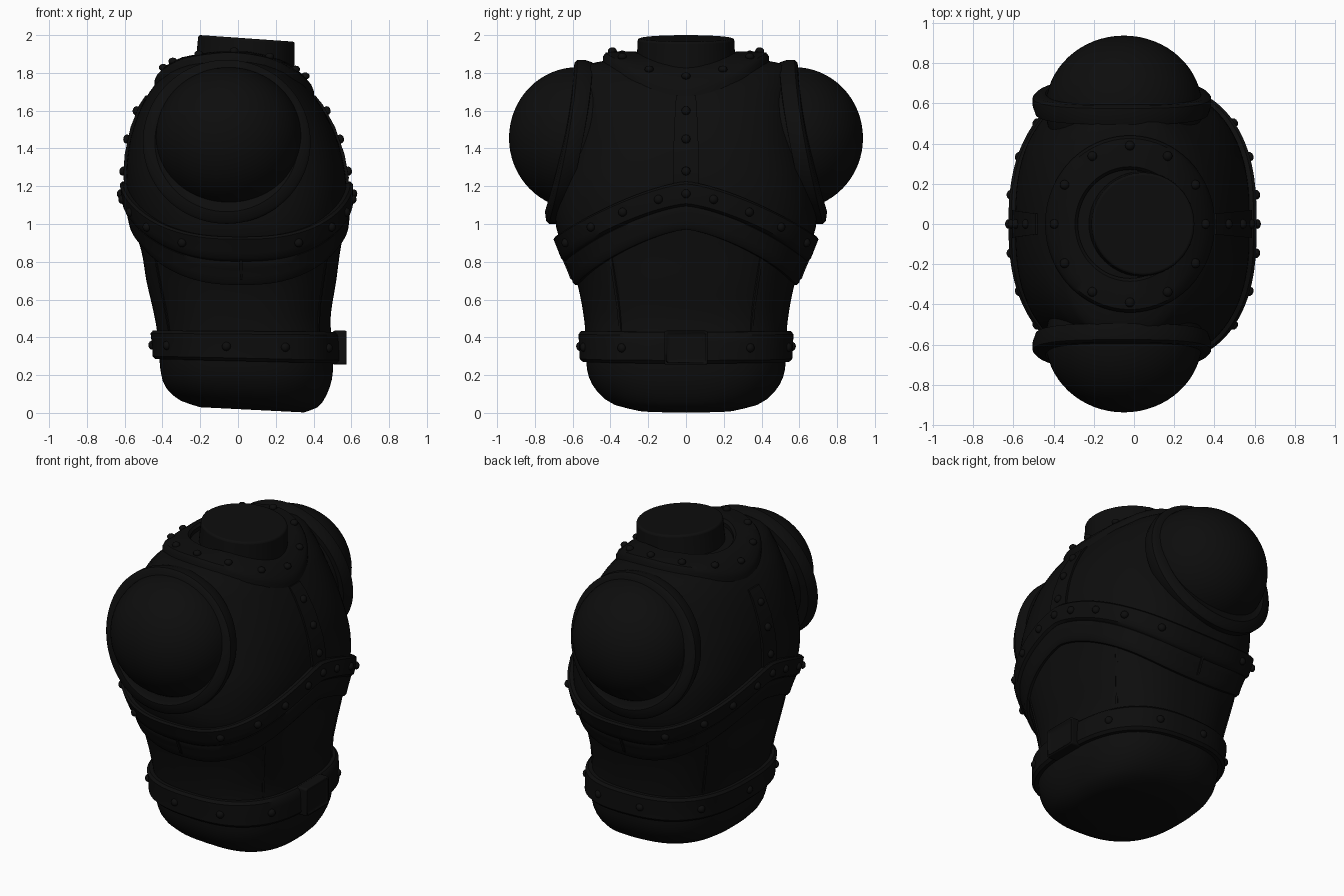
import bpy, bmesh
from math import sin, cos, pi, atan2, radians
from mathutils import Vector, Matrix
from mathutils.bvhtree import BVHTree

if "Cube" in bpy.data.objects:
    bpy.data.objects.remove(bpy.data.objects["Cube"])

black = bpy.data.materials.new("matte black")
black.use_nodes = True
SHADE = (0.004, 0.004, 0.004, 1)
black.diffuse_color = SHADE
black.node_tree.nodes["Principled BSDF"].inputs["Base Color"].default_value = SHADE


def finish(name, bm, angle=40, bevel=0):
    """Turn a bmesh into a smooth-shaded object."""
    bmesh.ops.recalc_face_normals(bm, faces=bm.faces)
    mesh = bpy.data.meshes.new(name)
    bm.to_mesh(mesh)
    bm.free()
    mesh.materials.append(black)
    obj = bpy.data.objects.new(name, mesh)
    bpy.context.collection.objects.link(obj)
    if bevel:
        mod = obj.modifiers.new("bevel", "BEVEL")
        mod.width, mod.segments = bevel, 3
    bpy.ops.object.select_all(action="DESELECT")
    obj.select_set(True)
    bpy.context.view_layer.objects.active = obj
    bpy.ops.object.shade_smooth_by_angle(angle=radians(angle))
    return obj


def loft(rings, closed):
    """Skin rings of points; closed joins the last ring to the first."""
    bm = bmesh.new()
    rows = [[bm.verts.new(p) for p in ring] for ring in rings]
    n = len(rows[0])
    for i in range(len(rows) if closed else len(rows) - 1):
        a, b = rows[i], rows[(i + 1) % len(rows)]
        for j in range(n):
            k = (j + 1) % n
            bm.faces.new((a[j], a[k], b[k], b[j]))
    if not closed:
        bm.faces.new(rows[0])
        bm.faces.new(rows[-1])
    return bm


# Torso stations: height, back x, front x, half width
STATIONS = [
    (0, -.2, .35, .26), (.03, -.3, .42, .38), (.1, -.38, .47, .47),
    (.2, -.41, .5, .52), (.35, -.42, .5, .53), (.5, -.44, .49, .54),
    (.7, -.485, .52, .58), (.85, -.51, .54, .64), (1, -.555, .565, .69),
    (1.2, -.59, .575, .68), (1.4, -.58, .54, .63), (1.55, -.54, .48, .6),
    (1.68, -.48, .4, .58), (1.78, -.4, .31, .57), (1.84, -.3, .2, .54),
    (1.87, -.15, .08, .4)]


def station(z):
    """Smooth interpolation between the stations."""
    s = STATIONS
    i = 0
    while i < len(s) - 2 and z > s[i + 1][0]:
        i += 1
    a, b = s[i], s[i + 1]
    p, q = s[max(i - 1, 0)], s[min(i + 2, len(s) - 1)]
    h = b[0] - a[0]
    t = (z - a[0]) / h
    out = []
    for k in (1, 2, 3):
        m = (b[k] - p[k]) / (b[0] - p[0]) * h
        n = (q[k] - a[k]) / (q[0] - a[0]) * h
        out.append((2*t**3 - 3*t*t + 1)*a[k] + (t**3 - 2*t*t + t)*m
                   + (3*t*t - 2*t**3)*b[k] + (t**3 - t*t)*n)
    return out


def skin(t, z, off=0):
    """Point on the torso at angle t (0 is the chest) and height z."""
    back, front, hy = station(z)
    hx, hy = (front - back) / 2 + off, hy + off
    power = 2.6
    r = (abs(cos(t) / hx)**power + abs(sin(t) / hy)**power)**(-1 / power)
    x = (front + back) / 2 + r * cos(t)
    lift = .05 * (.4 - x) * max(0, 1 - z / .5)
    return Vector((x, r * sin(t), z + lift))


# Torso
heights = [0, .012, .03, .06] + [.1 + .04 * i for i in range(42)] + [1.8, 1.82, 1.84, 1.855, 1.87]
torso_rings = [[skin(2 * pi * j / 96, z) for j in range(96)] for z in heights]
body = loft(torso_rings, False)
tree = BVHTree.FromBMesh(body)
finish("torso", body, 50)


def wrap(name, lo, hi, off, start=0, end=2 * pi, steps=120):
    """Raised plate wrapped on the torso between heights lo(t) and hi(t)."""
    profile = [(0, -.03), (0, .6), (.1, 1), (.35, 1), (.65, 1), (.9, 1), (1, .6), (1, -.03)]
    full = end - start > 6
    rings = []
    for i in range(steps if full else steps + 1):
        t = start + (end - start) * i / steps
        rings.append([skin(t, lo(t) + (hi(t) - lo(t)) * f, off * h if h > 0 else h)
                      for f, h in profile])
    return finish(name, loft(rings, full))


def rivet(name, point, normal, size=.024):
    bm = bmesh.new()
    bmesh.ops.create_uvsphere(bm, u_segments=12, v_segments=8, radius=size)
    bmesh.ops.scale(bm, vec=(1, 1, .8), verts=bm.verts)
    turn = Vector(normal).to_track_quat("Z", "Y").to_matrix().to_4x4()
    bm.transform(Matrix.Translation(point) @ turn)
    finish(name, bm)


def hem(t):
    """Arched lower edge of the chest armour."""
    y = abs(skin(t, .85).y)
    return .97 - .28 * (y / .62)**1.4


# Arched chest bands, straps, seams and belt
wrap("lower_chest_band", hem, lambda t: hem(t) + .135, .022)
wrap("riveted_chest_band", lambda t: hem(t) + .125, lambda t: hem(t) + .255, .034)
for name, mid in (("front", 0), ("back", pi)):
    wrap(name + "_strap", lambda t: 1.2, lambda t: 1.68, .016, mid - .115, mid + .115, 8)
    for z in (1.28, 1.45, 1.6):
        rivet(name + "_strap_rivet", skin(mid, z, .018), (cos(mid), 0, .2))
for mid in (.72, -.72, pi - .72, pi + .72):
    wrap("waist_seam", lambda t: .42, lambda t: .82, .006, mid - .012, mid + .012, 2)
for mid in (pi / 2, -pi / 2):
    wrap("side_seam", lambda t: .7, lambda t: .82, .03, mid - .012, mid + .012, 2)
wrap("belt", lambda t: .265, lambda t: .43, .036)

# Rivets on the band and belt, mirrored front to back and side to side
for side in (1, -1):
    for t in (0, .235, .53, .8, 1.12):
        for a in (side * t, pi - side * t):
            if t or side > 0:
                rivet("band_rivet", skin(a, hem(a) + .19, .036), (cos(a), sin(a), 0))
    for t in (.66, 1.2, 1.75, 2.4):
        a = side * t
        rivet("belt_rivet", skin(a, .345, .036), (cos(a), sin(a), 0))
rivet("belt_rivet", skin(pi, .345, .036), (-1, 0, 0))

# Buckle: block with a recessed face
bm = bmesh.new()
bmesh.ops.create_cube(bm, size=1)
bm.transform(Matrix.Translation((.54, 0, .345)) @ Matrix.Diagonal((.08, .23, .18, 1)))
face = max(bm.faces, key=lambda f: f.calc_center_median().x)
bmesh.ops.inset_region(bm, faces=[face], thickness=.025)
bmesh.ops.translate(bm, vec=(-.015, 0, 0), verts=face.verts)
finish("buckle", bm, bevel=.012)

# Collar plate draped over the shoulders
def drape(x, y, lift):
    hit = tree.ray_cast(Vector((x, y, 3)), Vector((0, 0, -1)))
    return Vector((x, y, hit[0].z + lift)), hit[1]


collar = []
for i in range(96):
    a = 2 * pi * i / 96
    ring = []
    for r, lift in ((.27, -.04), (.27, .025), (.285, .042), (.33, .042), (.38, .042),
                    (.425, .042), (.44, .025), (.44, -.04)):
        ring.append(drape(r * .96 * cos(a) - .02, r * sin(a), lift)[0])
    collar.append(ring)
finish("collar", loft(collar, True))
for i in range(12):
    a = 2 * pi * i / 12
    rivet("collar_rivet", *drape(.375 * cos(a) - .02, .39 * sin(a), .046))

# Neck stump with a sloping top
bm = bmesh.new()
bmesh.ops.create_cone(bm, cap_ends=True, segments=64, radius1=.275, radius2=.255, depth=.4)
for v in bm.verts:
    top = v.co.z > 0
    v.co.x += .045 if top else .025
    v.co.z = 2 - .07 * (v.co.x + .2) if top else 1.6
finish("neck", bm, 50, bevel=.012)

# Shoulder domes and armhole rims
for name, side in (("left", 1), ("right", -1)):
    bm = bmesh.new()
    bmesh.ops.create_uvsphere(bm, u_segments=64, v_segments=32, radius=1)
    bm.transform(Matrix.Translation((-.05, side * .575, 1.455))
                 @ Matrix.Diagonal((.39, .362, .375, 1)))
    finish(name + "_shoulder", bm)
    rim = []
    for i in range(80):
        a = 2 * pi * i / 80
        drop = (1 - sin(a)) / 2
        y = .565 + .15 * drop**1.5
        rim.append([Vector((-.06 + (.43 + r) * cos(a), side * (y + d), 1.435 + (.42 + r) * sin(a)))
                    for r, d in ((-.12, -.07), (0, -.07), (.014, -.03), (.014, .01),
                                 (0, .025), (-.05, .032), (-.065, .02), (-.12, .01))])
    finish(name + "_armhole_rim", loft(rim, True))
